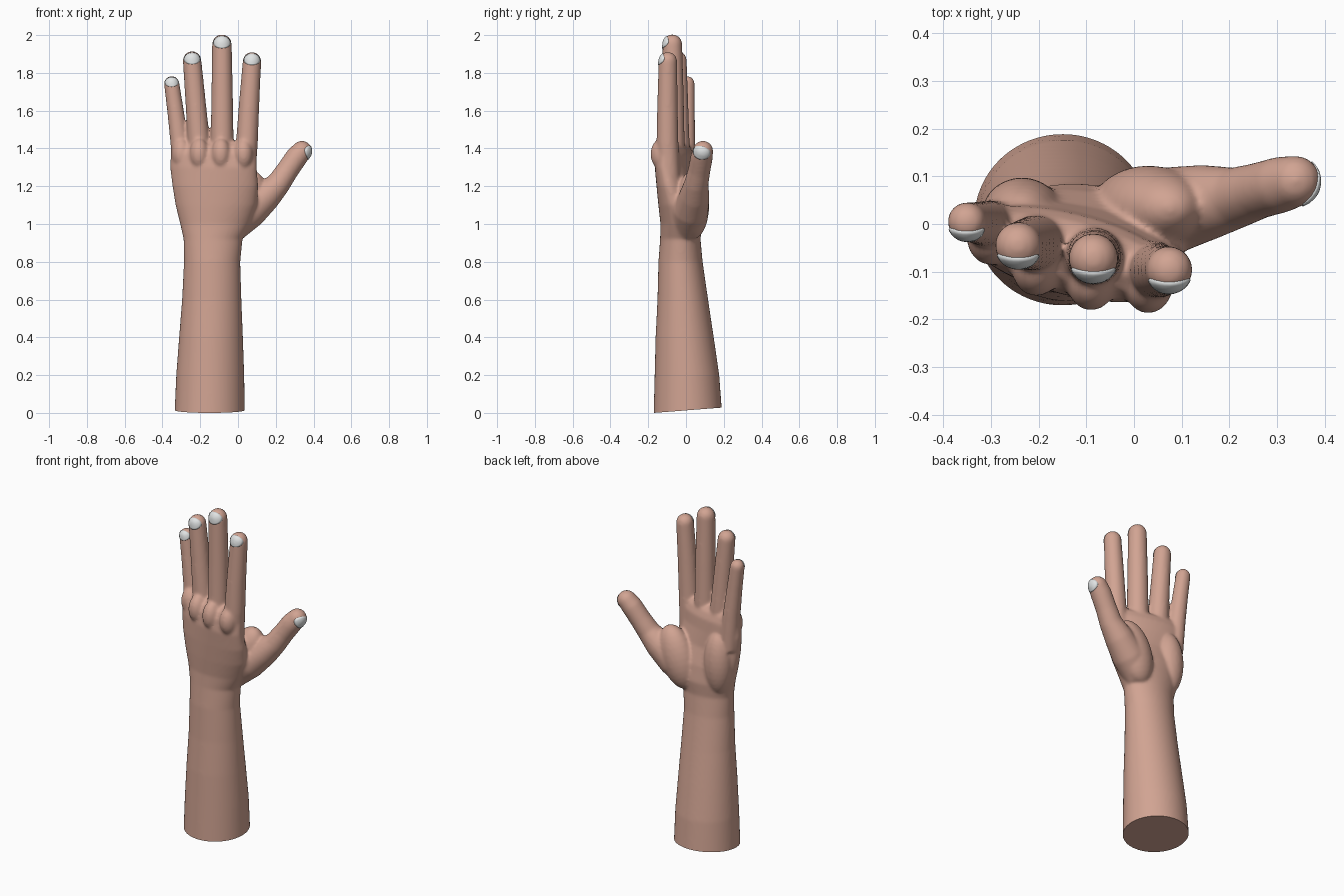
import bpy, bmesh, math
from mathutils import Vector, Matrix
from mathutils.bvhtree import BVHTree

if "Cube" in bpy.data.objects:
    bpy.data.objects.remove(bpy.data.objects["Cube"])


def material(name, rgb):
    m = bpy.data.materials.new(name)
    m.diffuse_color = (*rgb, 1.0)
    m.use_nodes = True
    m.node_tree.nodes["Principled BSDF"].inputs["Base Color"].default_value = m.diffuse_color
    return m


skin = material("skin", (0.64, 0.37, 0.29))
nail_grey = material("nail_grey", (0.76, 0.78, 0.78))


def loft(bm, rings, segs=32):
    """Closed tube through rings of (centre, direction, rx, ry, tilt)."""
    loops = []
    for c, d, rx, ry, tilt in rings:
        d = Vector(d).normalized()
        side = Vector((0, 1, 0)).cross(d).normalized()
        up = d.cross(side)
        loop = []
        for i in range(segs):
            a = 2 * math.pi * i / segs
            px, py = rx * math.cos(a), ry * math.sin(a)
            qx = px * math.cos(tilt) - py * math.sin(tilt)
            qy = px * math.sin(tilt) + py * math.cos(tilt)
            loop.append(bm.verts.new(Vector(c) + side * qx + up * qy))
        loops.append(loop)
    for a, b in zip(loops, loops[1:]):
        for i in range(segs):
            j = (i + 1) % segs
            bm.faces.new((a[i], a[j], b[j], b[i]))
    bm.faces.new(loops[0][::-1])
    bm.faces.new(loops[-1])


def digit(bm, path):
    """Round tube through (x, y, z, radius) points, ending in a dome."""
    pts = [Vector(p[:3]) for p in path]
    rings = []
    for i, p in enumerate(path):
        d = pts[min(i + 1, len(pts) - 1)] - pts[max(i - 1, 0)]
        rings.append((pts[i], d, p[3], p[3], 0))
    d, r = (pts[-1] - pts[-2]).normalized(), path[-1][3]
    for k in range(1, 8):
        a = math.radians(k * 12)
        rings.append((pts[-1] + d * r * math.sin(a), d, r * math.cos(a), r * math.cos(a), 0))
    loft(bm, rings)


def ellipsoid(bm, centre, radii, tilt=0.0):
    mat = (Matrix.Translation(centre) @ Matrix.Rotation(tilt, 4, 'Y')
           @ Matrix.Diagonal((*radii, 1)))
    bmesh.ops.create_uvsphere(bm, u_segments=24, v_segments=16, radius=1, matrix=mat)


bm = bmesh.new()

# Forearm, wrist and palm: x, y, z, half width, half depth, tilt
sections = [
    (-0.151, 0.017, -0.10, 0.188, 0.190, 0),
    (-0.150, 0.010, 0.00, 0.186, 0.181, 0),
    (-0.147, 0.005, 0.20, 0.180, 0.171, 0),
    (-0.143, -0.007, 0.40, 0.169, 0.154, 0),
    (-0.139, -0.017, 0.60, 0.157, 0.134, 0),
    (-0.137, -0.029, 0.80, 0.149, 0.117, 0),
    (-0.132, -0.030, 0.92, 0.156, 0.107, 0),
    (-0.118, -0.025, 1.00, 0.188, 0.110, -0.04),
    (-0.115, -0.037, 1.10, 0.217, 0.107, -0.12),
    (-0.120, -0.055, 1.20, 0.230, 0.094, -0.18),
    (-0.130, -0.062, 1.30, 0.236, 0.088, -0.25),
    (-0.130, -0.060, 1.37, 0.233, 0.080, -0.25),
    (-0.130, -0.058, 1.41, 0.220, 0.062, -0.25),
    (-0.130, -0.055, 1.435, 0.200, 0.032, -0.25),
]
loft(bm, [((x, y, z), (0, 0, 1), rx, ry, t) for x, y, z, rx, ry, t in sections], 48)

# Fingers from inside the palm to the centre of each tip
fingers = {
    "little": [(-0.290, 0.000, 1.22, 0.050), (-0.309, 0.000, 1.43, 0.049),
               (-0.331, 0.003, 1.60, 0.044), (-0.351, 0.005, 1.743, 0.041)],
    "ring": [(-0.190, -0.040, 1.25, 0.055), (-0.207, -0.040, 1.43, 0.059),
             (-0.224, -0.042, 1.64, 0.054), (-0.243, -0.045, 1.866, 0.049)],
    "middle": [(-0.085, -0.070, 1.25, 0.060), (-0.084, -0.068, 1.43, 0.061),
               (-0.084, -0.069, 1.68, 0.057), (-0.085, -0.072, 1.952, 0.052)],
    "index": [(0.035, -0.090, 1.25, 0.058), (0.047, -0.098, 1.43, 0.058),
              (0.059, -0.098, 1.64, 0.054), (0.074, -0.096, 1.862, 0.049)],
}
for path in fingers.values():
    digit(bm, path)

# Thumb
thumb = [(-0.03, 0.000, 0.98, 0.080), (0.06, 0.025, 1.07, 0.094),
         (0.15, 0.045, 1.15, 0.080), (0.215, 0.055, 1.215, 0.064),
         (0.262, 0.070, 1.285, 0.059), (0.310, 0.083, 1.355, 0.059),
         (0.338, 0.090, 1.387, 0.054)]
digit(bm, thumb)

# Knuckles
for x, y in ((-0.300, -0.025), (-0.205, -0.090), (-0.090, -0.120), (0.030, -0.126)):
    ellipsoid(bm, (x, y, 1.37), (0.052, 0.062, 0.085))

# Soft pads of the palm, thumb side and little finger side
ellipsoid(bm, (0.03, 0.035, 1.10), (0.105, 0.088, 0.19), 0.35)
ellipsoid(bm, (-0.235, 0.020, 1.13), (0.085, 0.078, 0.19))

raw = bpy.data.meshes.new("hand_parts")
bm.to_mesh(raw)
bm.free()
hand = bpy.data.objects.new("hand_and_forearm", raw)
bpy.context.collection.objects.link(hand)

# Fuse the parts into one soft skin
fuse = hand.modifiers.new("fuse", 'REMESH')
fuse.mode = 'VOXEL'
fuse.voxel_size = 0.008
soften = hand.modifiers.new("soften", 'SMOOTH')
soften.factor = 0.5
soften.iterations = 10
deps = bpy.context.evaluated_depsgraph_get()
fused = bpy.data.meshes.new_from_object(hand.evaluated_get(deps))
hand.modifiers.clear()
hand.data = fused

# Slanted flat cut at the elbow end
bm = bmesh.new()
bm.from_mesh(fused)
cut = bmesh.ops.bisect_plane(bm, geom=bm.verts[:] + bm.edges[:] + bm.faces[:],
                             plane_co=(0, -0.17, 0), plane_no=(0, -0.078, 1),
                             clear_inner=True)
rim = [e for e in bm.edges if e.is_boundary]
bmesh.ops.holes_fill(bm, edges=rim, sides=0)
bmesh.ops.recalc_face_normals(bm, faces=bm.faces[:])
bm.to_mesh(fused)
tree = BVHTree.FromBMesh(bm)
bm.free()
fused.materials.clear()
fused.materials.append(skin)


def shade(obj, angle):
    bpy.ops.object.select_all(action='DESELECT')
    obj.select_set(True)
    bpy.context.view_layer.objects.active = obj
    bpy.ops.object.shade_smooth_by_angle(angle=math.radians(angle))


shade(hand, 60)


def nail(name, tip, normal, along):
    """Thin oval plate wrapped onto a fingertip."""
    r, n = tip[3], Vector(normal).normalized()
    along = Vector(along)
    u = (along - n * along.dot(n)).normalized()
    s = u.cross(n)
    centre = Vector(tip[:3]) + u * 0.003
    segs, steps = 24, 5

    def project(t, a):
        p = centre + (s * math.cos(a) * 0.86 + u * math.sin(a) * 0.64) * r * t
        hit, no, _, _ = tree.ray_cast(p + n * 0.1, -n)
        if hit is None:
            hit, no, _, _ = tree.find_nearest(p)
        return hit + no * 0.003

    nb = bmesh.new()
    mid = nb.verts.new(project(0, 0))
    rings = [[nb.verts.new(project(k / steps, 2 * math.pi * i / segs)) for i in range(segs)]
             for k in range(1, steps + 1)]
    for i in range(segs):
        j = (i + 1) % segs
        nb.faces.new((mid, rings[0][i], rings[0][j]))
        for a, b in zip(rings, rings[1:]):
            nb.faces.new((a[i], b[i], b[j], a[j]))
    me = bpy.data.meshes.new(name)
    nb.to_mesh(me)
    nb.free()
    me.materials.append(nail_grey)
    obj = bpy.data.objects.new(name, me)
    bpy.context.collection.objects.link(obj)
    solid = obj.modifiers.new("thickness", 'SOLIDIFY')
    solid.thickness = 0.006
    solid.offset = -1
    shade(obj, 50)


# Nails
for key, path in fingers.items():
    nail(key + "_finger_nail", path[-1], (0, -0.98, 0.17), (0, 0, 1))
nail("thumb_nail", thumb[-1], (0.88, -0.25, -0.30), (0.6, 0.1, 0.78))
